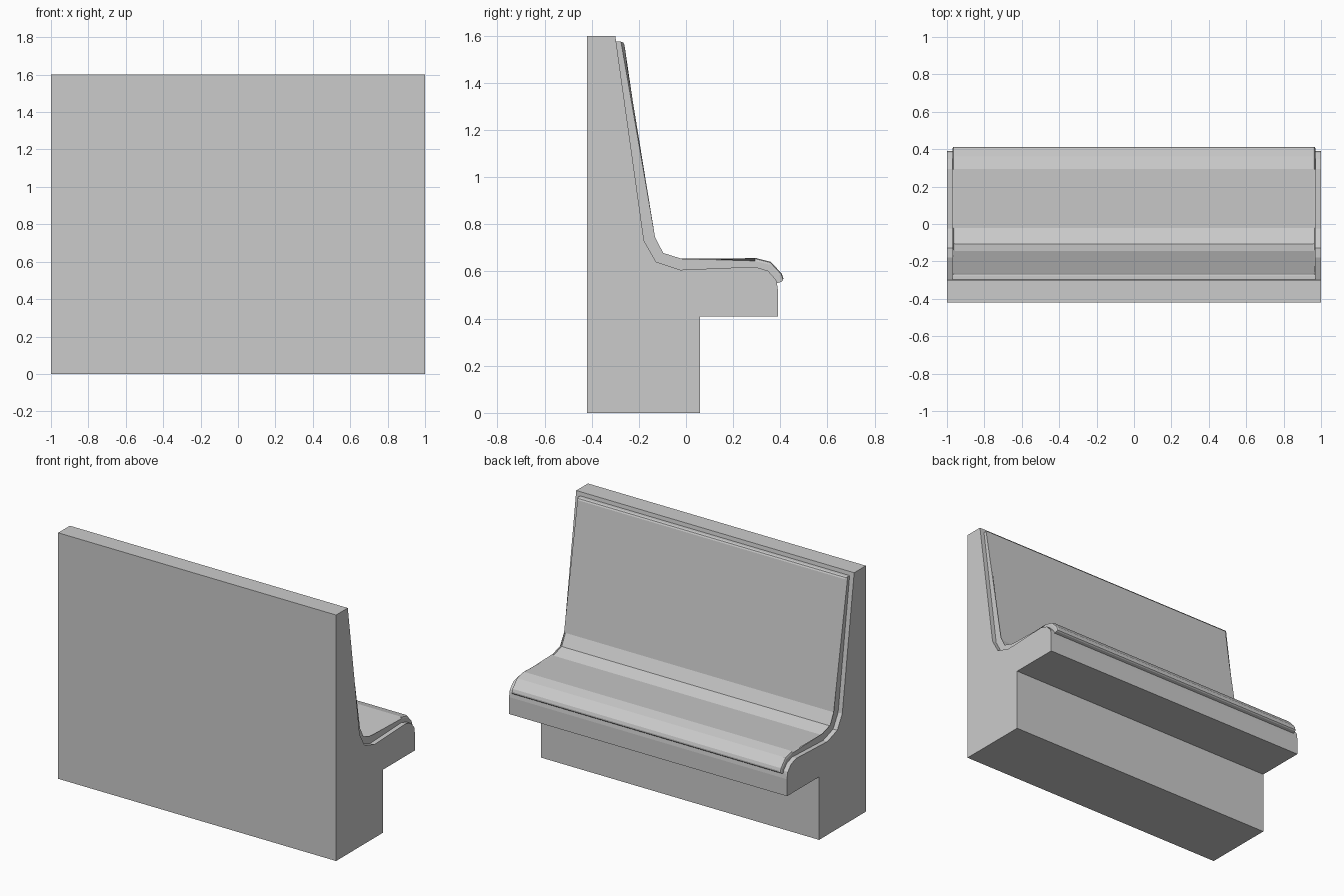
import bpy, bmesh

if "Cube" in bpy.data.objects:
    bpy.data.objects.remove(bpy.data.objects["Cube"])


def extrude_profile(name, profile, half_width, rim=None, bevel=0.0):
    """Extrude a (y, z) profile along x; optionally bevel the rim of the upper surface."""
    bm = bmesh.new()
    left = [bm.verts.new((-half_width, y, z)) for y, z in profile]
    right = [bm.verts.new((half_width, y, z)) for y, z in profile]
    n = len(profile)
    bm.faces.new(left)
    bm.faces.new(right[::-1])
    for i in range(n):
        j = (i + 1) % n
        bm.faces.new((left[i], right[i], right[j], left[j]))
    if rim:
        first, last = rim
        edges = [bm.edges.get((s[i], s[i + 1])) for s in (left, right) for i in range(first, last)]
        edges += [bm.edges.get((left[i], right[i])) for i in rim]
        bmesh.ops.bevel(bm, geom=edges, offset=bevel, segments=2, profile=0.5,
                        affect='EDGES', clamp_overlap=True)
    bmesh.ops.recalc_face_normals(bm, faces=bm.faces)
    mesh = bpy.data.meshes.new(name)
    bm.to_mesh(mesh)
    bm.free()
    obj = bpy.data.objects.new(name, mesh)
    bpy.context.collection.objects.link(obj)
    return obj


# Contact line between frame and cushion, from the top of the back to the seat edge
contact = [(-0.297, 1.575), (-0.178, 0.73), (-0.127, 0.641), (-0.025, 0.607),
           (0.293, 0.62), (0.348, 0.603), (0.382, 0.565), (0.386, 0.55)]

# Solid frame: back wall, plinth and overhanging seat
frame = [(-0.42, 0), (-0.42, 1.6), (-0.30, 1.6)] + contact[1:]
frame += [(0.39, 0.52), (0.39, 0.41), (0.06, 0.41), (0.06, 0)]
extrude_profile("bench_frame", frame, 1.0)

# Padded cushion running down the back and over the seat edge
upper = [(-0.263, 1.575), (-0.144, 0.742), (-0.106, 0.668), (-0.021, 0.641),
         (0.293, 0.658), (0.36, 0.641), (0.407, 0.59), (0.417, 0.56)]
extrude_profile("seat_cushion", upper + contact[::-1], 0.97,
                rim=(0, len(upper) - 1), bevel=0.013)
